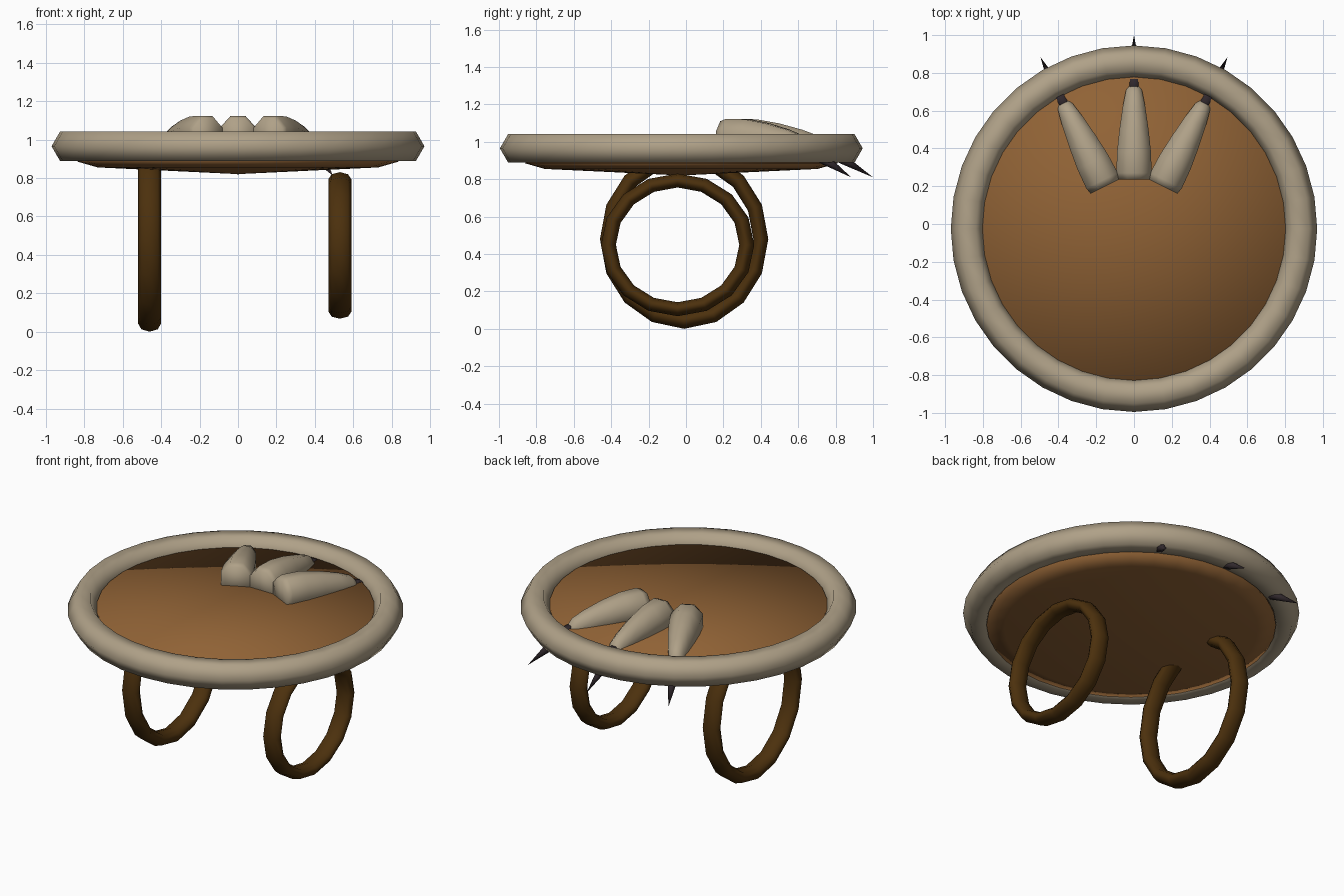
import bpy, bmesh
from math import radians, sin, cos, pi, tau
from mathutils import Vector

cube = bpy.data.objects.get("Cube")
if cube:
    bpy.data.objects.remove(cube, do_unlink=True)


def make_material(name, rgb):
    mat = bpy.data.materials.new(name)
    mat.use_nodes = True
    mat.diffuse_color = (*rgb, 1)
    mat.node_tree.nodes["Principled BSDF"].inputs["Base Color"].default_value = (*rgb, 1)
    return mat


bone = make_material("pale bone", (0.43, 0.355, 0.245))
wood = make_material("warm wood", (0.28, 0.123, 0.036))
leather = make_material("dark leather", (0.072, 0.03, 0.004))
horn = make_material("black horn", (0.03, 0.021, 0.025))

CENTER = Vector((0, -0.025, 0))
PAW_PIVOT = Vector((0, -0.11, 0))


def finish(obj, name, mat):
    obj.name = obj.data.name = name
    obj.data.materials.append(mat)
    obj.data.shade_smooth()
    return obj


def torus(name, mat, **options):
    bpy.ops.mesh.primitive_torus_add(**options)
    return finish(bpy.context.object, name, mat)


def loft(name, mat, rings, origin, turn=0):
    """Skin matching rings of points; rings of zero size close to a point."""
    bm = bmesh.new()
    loops = [[bm.verts.new(p) for p in ring] for ring in rings]
    for a, b in zip(loops, loops[1:]):
        for i in range(len(a)):
            j = (i + 1) % len(a)
            bm.faces.new((a[i], a[j], b[j], b[i]))
    bmesh.ops.remove_doubles(bm, verts=bm.verts, dist=0.0001)
    bmesh.ops.holes_fill(bm, edges=bm.edges)
    bmesh.ops.recalc_face_normals(bm, faces=bm.faces)
    mesh = bpy.data.meshes.new(name)
    bm.to_mesh(mesh)
    bm.free()
    obj = bpy.data.objects.new(name, mesh)
    bpy.context.collection.objects.link(obj)
    obj.location = origin
    obj.rotation_euler.z = radians(turn)
    return finish(obj, name, mat)


def ring(center, across, up, sides, start=0):
    angles = (start + tau * i / sides for i in range(sides))
    return [center + across * cos(a) + up * sin(a) for a in angles]


X, Y, Z = Vector((1, 0, 0)), Vector((0, 1, 0)), Vector((0, 0, 1))

# Shield rim
torus("rim", bone, location=CENTER + Z * 0.965, major_radius=0.882,
      minor_radius=0.088, major_segments=36, minor_segments=6)

# Board: flat top, low side wall and shallow conical underside (radius, height)
BOARD = ((0, 0.99), (0.8, 0.99), (0.835, 0.885), (0.73, 0.855), (0, 0.82))
loft("board", wood, [ring(Z * z, X * r, Y * r, 36) for r, z in BOARD], CENTER)

# Two strap loops beneath the board: x, y, z, radius, vertical stretch
for name, x, y, z, radius, stretch in (
        ("left_strap", 0.53, -0.045, 0.449, 0.37, 0.93),
        ("right_strap", -0.46, -0.01, 0.48, 0.41, 1.066)):
    strap = torus(name, leather, location=(x, y, z), rotation=(0, radians(90), 0),
                  major_radius=radius, minor_radius=0.04,
                  major_segments=16, minor_segments=8)
    strap.scale = (stretch, 1, 1.5)

# Finger sections: distance along y, half width, top, bottom
SECTIONS = ((0.235, 0.085, 1.11, 0.93), (0.27, 0.093, 1.123, 0.92),
            (0.38, 0.09, 1.12, 0.92), (0.5, 0.077, 1.098, 0.92),
            (0.62, 0.06, 1.065, 0.92), (0.70, 0.044, 1.035, 0.92),
            (0.74, 0.03, 0.99, 0.925))


def finger_ring(y, width, top, bottom, sides=8):
    """Flat-topped section that fills the given width and height."""
    fill = 1 / cos(pi / sides)
    center = PAW_PIVOT * -1 + Y * y + Z * (top + bottom) / 2
    return ring(center, X * width * fill, Z * fill * (top - bottom) / 2, sides, pi / sides)


# Three fingers, each with a claw that pierces the rim
base, tip = Vector((0, 0.705, 0.985)) - PAW_PIVOT, Vector((0, 1.0, 0.81)) - PAW_PIVOT
upward = X.cross((tip - base).normalized())
CLAW = ((0, 0), (0, 0.03), (0.15, 0.042), (0.5, 0.027), (1, 0))
for side, turn in (("left", -26.5), ("middle", 0), ("right", 26.5)):
    loft(side + "_finger", bone, [finger_ring(*s) for s in SECTIONS], PAW_PIVOT, turn)
    loft(side + "_claw", horn,
         [ring(base.lerp(tip, t), X * r, upward * r, 6) for t, r in CLAW], PAW_PIVOT, turn)
